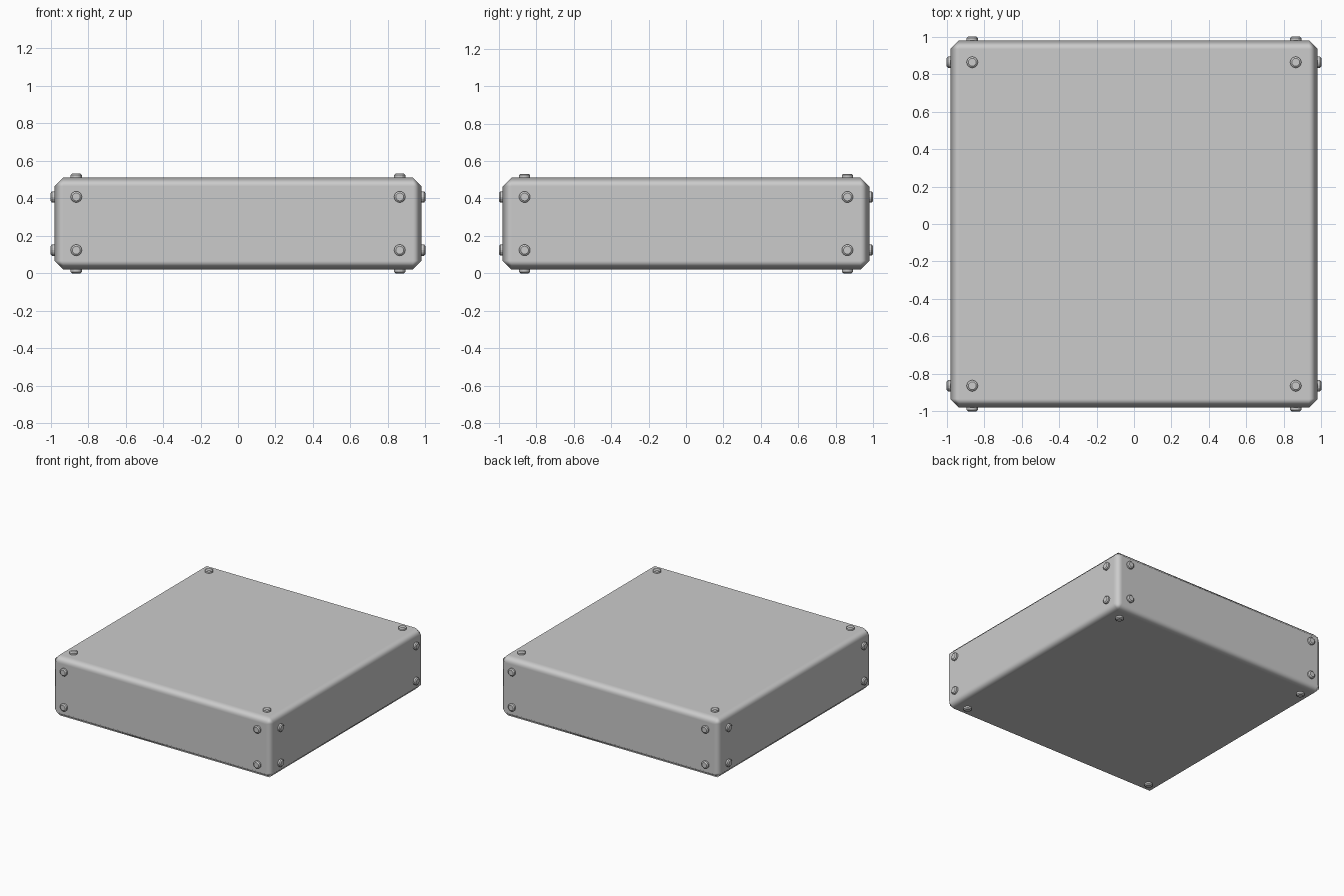
import bpy, bmesh
from mathutils import Vector

if "Cube" in bpy.data.objects:
    bpy.data.objects.remove(bpy.data.objects["Cube"])

HALF = Vector((0.98, 0.98, 0.246))   # body half sizes
CENTRE = Vector((0, 0, 0.266))
INSET = Vector((0.863, 0.863, 0.142))  # rivet offsets from the centre


def add_object(name, bm):
    mesh = bpy.data.meshes.new(name)
    bm.to_mesh(mesh)
    bm.free()
    ob = bpy.data.objects.new(name, mesh)
    bpy.context.collection.objects.link(ob)
    return ob


# Body: flat box with chamfered, smoothly shaded edges
bm = bmesh.new()
bmesh.ops.create_cube(bm, size=2)
bmesh.ops.scale(bm, vec=HALF, verts=bm.verts)
for f in bm.faces:
    f.smooth = True
body = add_object("body", bm)
body.location = CENTRE
bev = body.modifiers.new("edge_chamfer", 'BEVEL')
bev.width = 0.047
bev.segments = 1
bev.harden_normals = True


# Rivet: short cylinder with a chamfered head, base sunk into the body
def rivet(name, pos, normal):
    bm = bmesh.new()
    profile = [(0.030, -0.01), (0.030, 0.013), (0.021, 0.020)]
    n = 16
    bmesh.ops.create_circle(bm, cap_ends=True, segments=n, radius=profile[0][0])
    face = bm.faces[:][0]
    if face.normal.z < 0:
        face.normal_flip()
    bmesh.ops.translate(bm, verts=bm.verts, vec=(0, 0, profile[0][1]))
    for (r0, z0), (r1, z1) in zip(profile, profile[1:]):
        ext = bmesh.ops.extrude_face_region(bm, geom=[face])
        bmesh.ops.delete(bm, geom=[face], context='FACES_ONLY')
        face = next(g for g in ext["geom"] if isinstance(g, bmesh.types.BMFace))
        for v in face.verts:
            v.co = (v.co.x * r1 / r0, v.co.y * r1 / r0, z1)
    bmesh.ops.recalc_face_normals(bm, faces=bm.faces)
    ob = add_object(name, bm)
    ob.location = pos
    ob.rotation_mode = 'QUATERNION'
    ob.rotation_quaternion = Vector((0, 0, 1)).rotation_difference(normal)


# Four rivets on each of the six faces
sides = (("right", 0, 1), ("left", 0, -1), ("back", 1, 1),
         ("front", 1, -1), ("top", 2, 1), ("bottom", 2, -1))
for label, axis, sign in sides:
    u, v = [a for a in range(3) if a != axis]
    normal = Vector((0, 0, 0))
    normal[axis] = sign
    for i, (su, sv) in enumerate(((-1, -1), (1, -1), (1, 1), (-1, 1))):
        p = Vector((0, 0, 0))
        p[axis] = sign * HALF[axis]
        p[u] = su * INSET[u]
        p[v] = sv * INSET[v]
        rivet(f"{label}_rivet_{i + 1}", CENTRE + p, normal)
